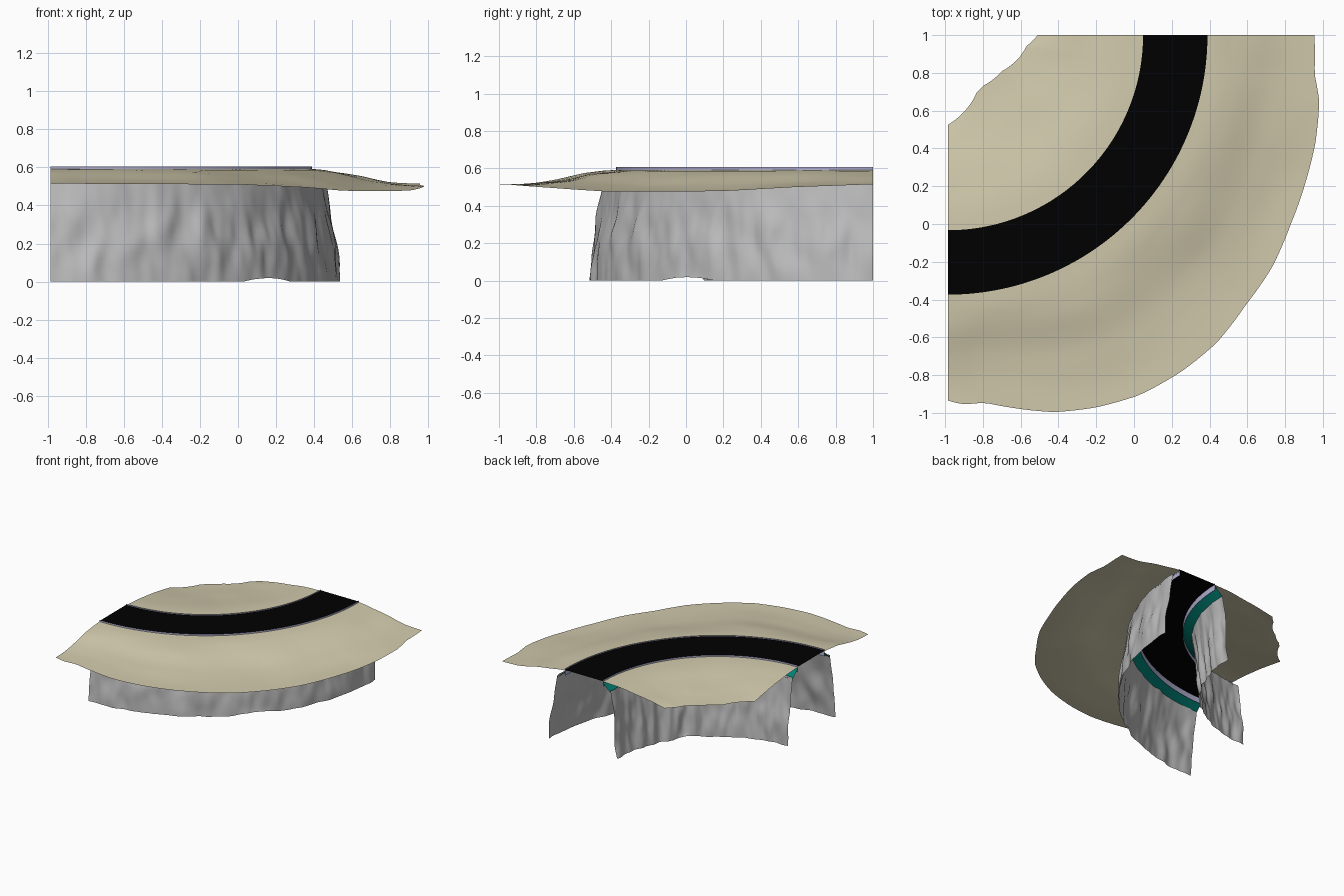
import bpy, math
from mathutils import Vector, noise

if "Cube" in bpy.data.objects:
    bpy.data.objects.remove(bpy.data.objects["Cube"])

CX, CY = -0.985, 1.0      # centre of the bend
N = 72                    # steps along the bend


def material(name, rgb):
    m = bpy.data.materials.new(name)
    m.diffuse_color = (*rgb, 1)
    m.use_nodes = True
    m.node_tree.nodes["Principled BSDF"].inputs["Base Color"].default_value = m.diffuse_color
    return m


SAND = material("sand", (0.645, 0.595, 0.42))
ROCK = material("grey rock", (0.50, 0.50, 0.50))
BLACK = material("asphalt black", (0.0, 0.0, 0.0))
LAVENDER = material("kerb lavender", (0.46, 0.45, 0.66))
TEAL = material("teal", (0.0, 0.22, 0.18))


def interp(table, x):
    """Piecewise linear lookup in (x, value) pairs."""
    for (a, va), (b, vb) in zip(table, table[1:]):
        if x <= b:
            return va + (vb - va) * max(0, (x - a) / (b - a))
    return table[-1][1]


def sheet(name, rows, point, mat, steps=N, up=True):
    """Swept sheet: point(angle in degrees, 0..1 across) -> (radius, z)."""
    verts, faces = [], []
    for i in range(steps + 1):
        a = 90 * i / steps
        for j in range(rows + 1):
            r, z = point(a, j / rows)
            t = math.radians(a)
            verts.append((CX + r * math.cos(t), CY - r * math.sin(t), z))
    w = rows + 1
    for i in range(steps):
        for j in range(rows):
            f = (i * w + j, (i + 1) * w + j, (i + 1) * w + j + 1, i * w + j + 1)
            faces.append(f[::-1] if up else f)
    me = bpy.data.meshes.new(name)
    me.from_pydata(verts, [], faces)
    me.materials.append(mat)
    ob = bpy.data.objects.new(name, me)
    bpy.context.collection.objects.link(ob)
    bpy.ops.object.select_all(action='DESELECT')
    ob.select_set(True)
    bpy.context.view_layer.objects.active = ob
    bpy.ops.object.shade_smooth_by_angle(angle=math.radians(40))
    return ob


# Road surface
sheet("road", 2, lambda a, t: (1.033 + 0.341 * t, 0.597), BLACK)

# Kerbs: thin upright skirts along both road edges
sheet("inner_kerb", 1, lambda a, t: (1.033, 0.55 + 0.056 * t), LAVENDER, up=True)
sheet("outer_kerb", 1, lambda a, t: (1.374, 0.55 + 0.056 * t), LAVENDER, up=False)

# Terrain outside the bend: shoulder, steeper bank, flat rim
RIM = [(0, 1.94), (6, 1.951), (10, 1.996), (16.3, 2.027), (22, 2.046), (29, 2.073),
       (35.6, 2.111), (42.2, 2.128), (48.9, 2.163), (55.2, 2.168), (61.9, 2.159),
       (68.3, 2.121), (74.2, 2.074), (79.8, 2.007), (84.3, 1.955), (87.8, 1.956), (90, 1.935)]
RIM_Z = [(0, 0.515), (12, 0.50), (22, 0.48), (30, 0.475), (42, 0.476), (52, 0.495),
         (62, 0.51), (90, 0.515)]
FALL = [(0, 0), (0.12, 0.06), (0.3, 0.28), (0.55, 0.70), (0.72, 0.90), (0.85, 0.97), (1, 1.0)]


def outer_ground(a, t):
    r1, z1 = interp(RIM, a), interp(RIM_Z, a)
    r = 1.374 + (r1 - 1.374) * t
    z = 0.592 + (z1 - 0.592) * interp(FALL, t)
    z += 0.010 * noise.noise(Vector((a / 14, t * 3, 2))) * math.sin(math.pi * t)
    return r, z


sheet("outer_ground", 16, outer_ground, SAND)

# Terrain inside the bend, sloping down to a ragged edge
EDGE = [(0, 0.475), (8, 0.42), (16, 0.40), (34, 0.343), (55, 0.327), (63, 0.338), (90, 0.475)]


def inner_ground(a, t):
    r0 = interp(EDGE, a)
    r = r0 + (1.033 - r0) * t
    mid = math.sin(math.radians(2 * a))        # strongest slope mid-bend
    straight = math.sin(t * math.pi / 2)
    step = t * t * (3 - 2 * t)
    z = 0.525 + 0.067 * (straight + (step - straight) * 0.8 * mid)
    z += 0.006 * noise.noise(Vector((a / 25, t * 3, 7))) * math.sin(math.pi * t)
    return r, z


sheet("inner_ground", 14, inner_ground, SAND)

# Teal ledges joining the kerb to the cliff top
sheet("inner_ledge", 1, lambda a, t: (0.965 + 0.068 * t, 0.52 + 0.063 * t), TEAL)
sheet("outer_ledge", 1, lambda a, t: (1.374 + 0.07 * t, 0.583 - 0.063 * t), TEAL)


# Cliffs: sheets with vertical ribs, leaning outwards at the foot
def cliff(r_foot, r_top, seed):
    def point(a, t):
        z = 0.535 * t
        if t == 0:
            z = 0.018 * max(0, 1 - ((a - 41) / 7) ** 2)
        ribs = noise.noise(Vector((a / 5, t * 2, seed)))
        fine = noise.noise(Vector((a / 2.5, t * 4, seed + 5)))
        d = 0.03 * ribs + 0.010 * fine
        d *= 0.35 + 0.65 * math.sin(math.pi * min(1, t + 0.12)) if t < 1 else 0.4
        return r_foot + (r_top - r_foot) * t ** 1.3 + d, z
    return point


sheet("outer_cliff", 18, cliff(1.517, 1.442, 3), ROCK, steps=140, up=False)
sheet("inner_cliff", 18, cliff(0.905, 0.965, 11), ROCK, steps=110, up=True)
